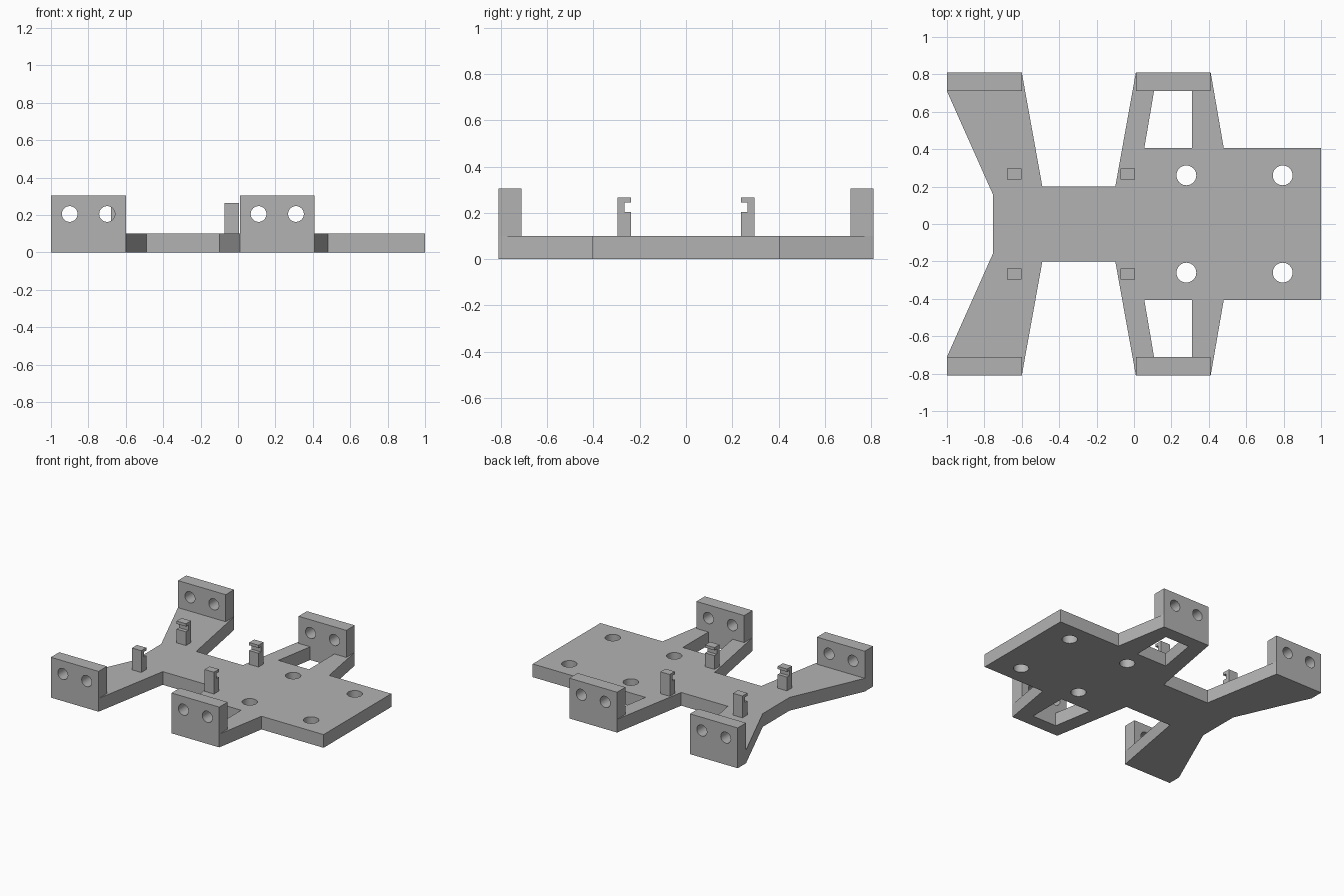
import bpy
import bmesh
from math import pi, radians
from mathutils import Matrix, Vector

cube = bpy.data.objects.get("Cube")
if cube:
    bpy.data.objects.remove(cube, do_unlink=True)

grey = bpy.data.materials.new("plain grey")
grey.use_nodes = True
colour = (0.45, 0.45, 0.45, 1)
grey.diffuse_color = colour
grey.node_tree.nodes["Principled BSDF"].inputs["Base Color"].default_value = colour

THICK = 0.1     # plate thickness
TOP = 0.305     # top of the mounting tabs
TAB_Z = 0.205   # height of the tab holes


def new_object(name, bm):
    bmesh.ops.recalc_face_normals(bm, faces=bm.faces)
    mesh = bpy.data.meshes.new(name)
    bm.to_mesh(mesh)
    bm.free()
    mesh.materials.append(grey)
    obj = bpy.data.objects.new(name, mesh)
    bpy.context.collection.objects.link(obj)
    return obj


def prism(bm, points, offset):
    """Extrude a closed 3D outline along an offset."""
    face = bm.faces.new([bm.verts.new(p) for p in points])
    result = bmesh.ops.extrude_face_region(bm, geom=[face], use_keep_orig=True)
    moved = [g for g in result["geom"] if isinstance(g, bmesh.types.BMVert)]
    bmesh.ops.translate(bm, verts=moved, vec=Vector(offset))


def cylinder(bm, centre, radius, depth, along_y=False):
    turn = Matrix.Rotation(pi / 2 if along_y else 0, 4, "X")
    bmesh.ops.create_cone(bm, cap_ends=True, segments=40, radius1=radius,
                          radius2=radius, depth=depth,
                          matrix=Matrix.Translation(centre) @ turn)


def cut(obj, cutter_bm):
    """Subtract the cutter, then shade the holes smoothly."""
    cutter = new_object(obj.name + "_cutter", cutter_bm)
    cutter.hide_render = True
    mod = obj.modifiers.new("holes", "BOOLEAN")
    mod.operation = "DIFFERENCE"
    mod.solver = "EXACT"
    mod.object = cutter
    bpy.ops.object.select_all(action="DESELECT")
    bpy.context.view_layer.objects.active = obj
    obj.select_set(True)
    bpy.ops.object.modifier_apply(modifier=mod.name)
    bpy.data.objects.remove(cutter, do_unlink=True)
    bpy.ops.object.shade_smooth_by_angle(angle=radians(30))


# Base plate: half outline mirrored across the centre line
half = [(-0.755, 0.16), (-1, 0.71), (-1, 0.81), (-0.6, 0.81), (-0.49, 0.2),
        (-0.1, 0.2), (0.01, 0.81), (0.41, 0.81), (0.48, 0.405), (1, 0.405)]
outline = half + [(x, -y) for x, y in reversed(half)]
bm = bmesh.new()
prism(bm, [(x, y, 0) for x, y in outline], (0, 0, THICK))
plate = new_object("base_plate", bm)

# Leg windows and the four screw holes
window = [(0.055, 0.405), (0.107, 0.71), (0.31, 0.71), (0.31, 0.405)]
bm = bmesh.new()
for side in (-1, 1):
    prism(bm, [(x, side * y, -0.1) for x, y in window], (0, 0, 0.3))
    for x in (0.28, 0.795):
        cylinder(bm, (x, side * 0.26, THICK / 2), 0.053, 0.3)
cut(plate, bm)

# Upright mounting tabs, each with two holes
for end, x0 in (("rear", -1), ("forward", 0.01)):
    for label, side in (("right", -1), ("left", 1)):
        x1 = x0 + 0.4
        bm = bmesh.new()
        prism(bm, [(x0, side * 0.71, THICK), (x1, side * 0.71, THICK),
                   (x1, side * 0.71, TOP), (x0, side * 0.71, TOP)],
              (0, side * 0.1, 0))
        tab = new_object(f"{end}_{label}_tab", bm)
        bm = bmesh.new()
        for dx in (0.1, 0.3):
            cylinder(bm, (x0 + dx, side * 0.76, TAB_Z), 0.042, 0.3, True)
        cut(tab, bm)

# Hooked clips, their notches facing the centre line
hook = [(0.297, THICK), (0.297, 0.265), (0.237, 0.265), (0.237, 0.244),
        (0.265, 0.244), (0.265, 0.204), (0.237, 0.204), (0.237, THICK)]
for end, x0 in (("rear", -0.68), ("forward", -0.072)):
    for label, side in (("right", -1), ("left", 1)):
        bm = bmesh.new()
        prism(bm, [(x0, side * y, z) for y, z in hook], (0.078, 0, 0))
        new_object(f"{end}_{label}_clip", bm)
